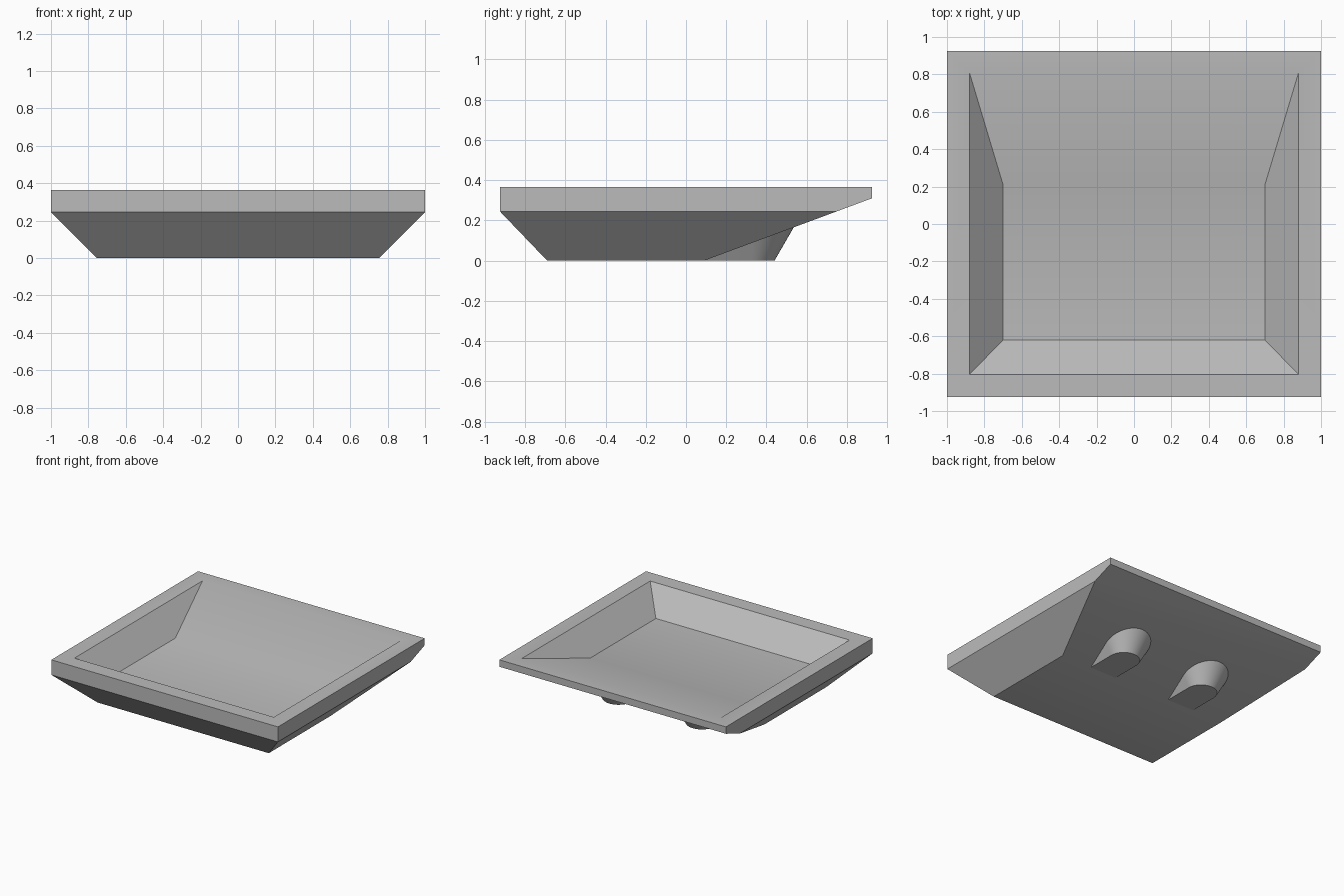
import bpy
import bmesh
from math import cos, sin, pi, radians, tan

if "Cube" in bpy.data.objects:
    bpy.data.objects.remove(bpy.data.objects["Cube"], do_unlink=True)

# One plain grey for the whole dish
GREY = (0.5, 0.5, 0.5, 1)
grey = bpy.data.materials.new("light_grey")
grey.use_nodes = True
grey.diffuse_color = GREY
grey.node_tree.nodes["Principled BSDF"].inputs["Base Color"].default_value = GREY


def finish(name, bm):
    """Turn a bmesh into a smooth-by-angle grey object."""
    bmesh.ops.recalc_face_normals(bm, faces=bm.faces)
    mesh = bpy.data.meshes.new(name)
    bm.to_mesh(mesh)
    bm.free()
    mesh.materials.append(grey)
    obj = bpy.data.objects.new(name, mesh)
    bpy.context.collection.objects.link(obj)
    bpy.ops.object.select_all(action='DESELECT')
    obj.select_set(True)
    bpy.context.view_layer.objects.active = obj
    bpy.ops.object.shade_smooth_by_angle(angle=radians(30))
    return obj


def build_dish():
    """Shallow square dish, defined on the +x half and mirrored across."""
    half = dict(
        rim_front=(1, -.925, .365), rim_back=(1, .925, .365),
        lip_back=(1, .925, .31), lip_bend=(1, .75, .245), lip_front=(1, -.925, .245),
        base_back=(.755, .09, 0), base_front=(.755, -.69, 0),
        well_front=(.88, -.805, .365), well_back=(.88, .81, .365),
        floor_back=(.70, .21, .185), floor_front=(.70, -.62, .185))
    sides = [
        "rim_front lip_front lip_bend lip_back rim_back",
        "lip_front base_front base_back lip_bend",
        "rim_front rim_back well_back well_front",
        "well_front well_back floor_back floor_front"]
    # Strips that run across from one half to the other
    strips = [
        "rim_front lip_front", "lip_front base_front", "base_front base_back",
        "base_back lip_bend lip_back", "lip_back rim_back", "rim_back well_back",
        "well_back floor_back", "floor_back floor_front",
        "floor_front well_front", "well_front rim_front"]
    bm = bmesh.new()
    left = {k: bm.verts.new(p) for k, p in half.items()}
    right = {k: bm.verts.new((-p[0], p[1], p[2])) for k, p in half.items()}
    for names in sides:
        for verts in (left, right):
            bm.faces.new([verts[n] for n in names.split()])
    for names in strips:
        keys = names.split()
        bm.faces.new([left[k] for k in keys] + [right[k] for k in reversed(keys)])
    return finish("dish", bm)


def build_foot(name, x):
    """Round-backed foot with drafted walls, its top buried in the dish."""
    start, centre, radius, height, steps = .09, .322, .118, .168, 24
    bm = bmesh.new()
    rings = []
    for z in (0, height):
        r = radius + z * tan(radians(30))
        outline = [(x + r, start)]
        outline += [(x + r * cos(pi * i / steps), centre + r * sin(pi * i / steps))
                    for i in range(steps + 1)]
        outline.append((x - r, start))
        rings.append([bm.verts.new((px, py, z)) for px, py in outline])
    low, high = rings
    for i in range(len(low)):
        j = (i + 1) % len(low)
        bm.faces.new((low[i], low[j], high[j], high[i]))
    bm.faces.new(low)
    bm.faces.new(high)
    return finish(name, bm)


build_dish()
build_foot("left_foot", .368)
build_foot("right_foot", -.368)
